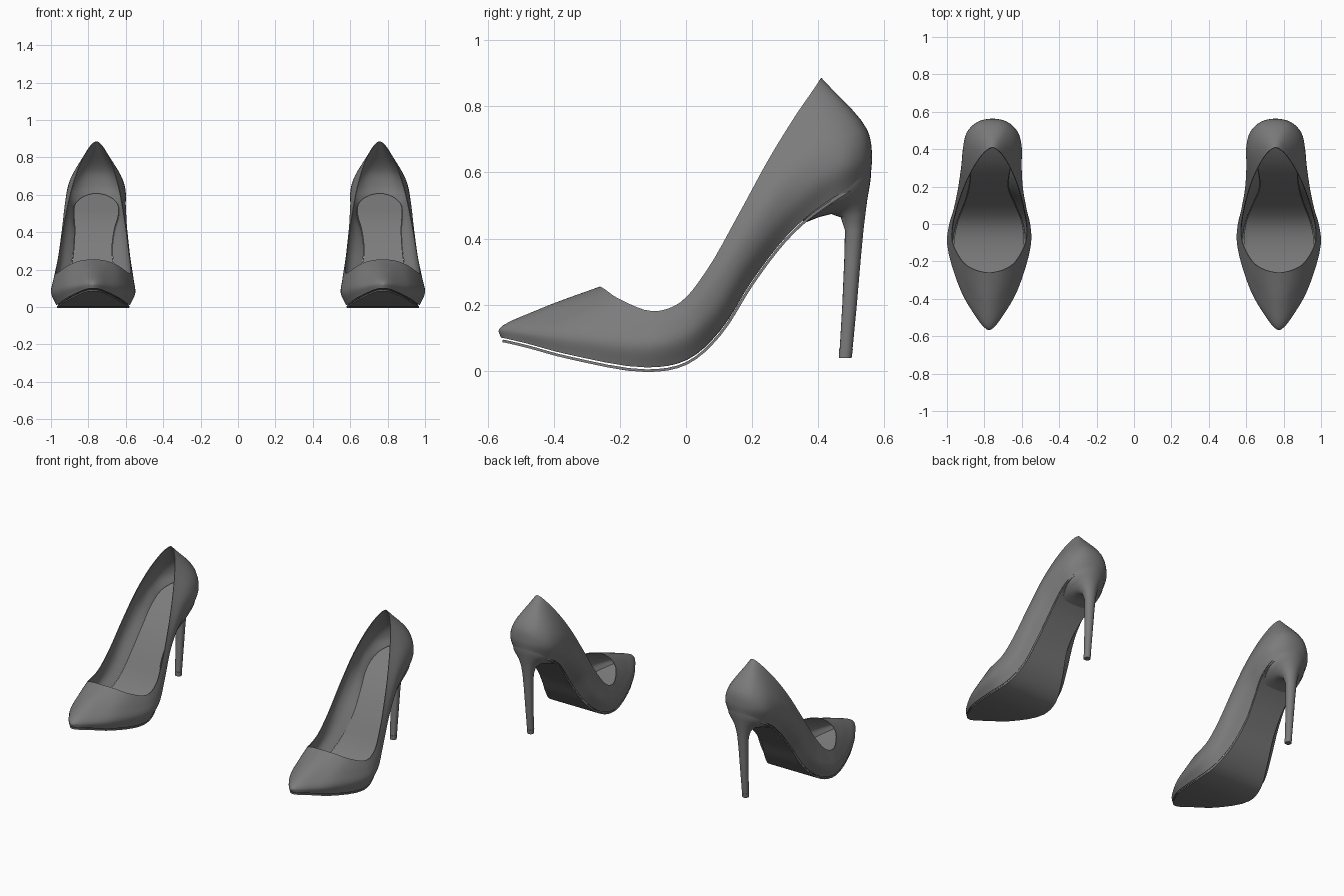
import bpy, math
from mathutils import Vector

if "Cube" in bpy.data.objects:
    bpy.data.objects.remove(bpy.data.objects["Cube"])

# Half outlines from toe to heel: (half width, y, z), one list per height on the upper
SOLE_EDGE = [(0, -.56, .10), (.026, -.548, .098), (.072, -.48, .082), (.137, -.36, .05),
             (.197, -.12, .010), (.183, 0, .032), (.148, .1, .118), (.122, .2, .272),
             (.117, .3, .402), (.125, .39, .485), (.118, .48, .545), (.068, .54, .585), (0, .56, .6)]
LOW = [(0, -.566, .125), (.027, -.55, .126), (.082, -.478, .115), (.152, -.355, .10),
       (.224, -.11, .075), (.215, 0, .10), (.187, .09, .18), (.167, .19, .34),
       (.157, .3, .485), (.157, .4, .575), (.137, .49, .625), (.08, .546, .645), (0, .563, .655)]
HIGH = [(0, -.44, .188), (.033, -.43, .185), (.08, -.385, .175), (.143, -.3, .16),
        (.213, -.105, .13), (.213, -.01, .155), (.196, .075, .24), (.177, .18, .41),
        (.162, .29, .57), (.145, .4, .67), (.118, .48, .71), (.068, .532, .73), (0, .547, .732)]
TOPLINE = [(0, -.26, .255), (.035, -.256, .253), (.083, -.242, .244), (.137, -.207, .22),
           (.196, -.1, .18), (.2, -.02, .205), (.186, .06, .3), (.159, .16, .475),
           (.125, .25, .64), (.083, .33, .77), (.042, .385, .85), (.015, .405, .88), (0, .41, .886)]

dark = bpy.data.materials.new("dark_grey")
dark.diffuse_color = (.2, .2, .2, 1)
dark.use_nodes = True
dark.node_tree.nodes["Principled BSDF"].inputs["Base Color"].default_value = dark.diffuse_color


def centre(y):
    """x of the shoe's centre line"""
    return .775 - .018 * min(1, max(0, (y + .1) / .5))


def loop(half, waist):
    """Closed 3D outline; the inner side is cut in at the arch."""
    pts = [Vector((centre(y) + w, y, z)) for w, y, z in half]
    for w, y, z in half[-2:0:-1]:
        w *= 1 - waist * math.exp(-((y - .22) / .1) ** 2)
        pts.append(Vector((centre(y) - w, y, z)))
    return pts


def spline(pts, k, closed):
    """Centripetal Catmull-Rom through the points, k samples per segment"""
    if closed:
        p = [pts[-1]] + pts + pts[:2]
    else:
        p = [2 * pts[0] - pts[1]] + pts + [2 * pts[-1] - pts[-2]]
    out = []
    for i in range(len(p) - 3):
        q = p[i:i + 4]
        t = [0]
        for a, b in zip(q, q[1:]):
            t.append(t[-1] + max((b - a).length, 1e-5) ** .5)
        for s in range(k):
            x = t[1] + (t[2] - t[1]) * s / k
            level = q
            for d in (1, 2):
                level = [level[j].lerp(level[j + 1], (x - t[j]) / (t[j + d] - t[j]))
                         for j in range(len(level) - 1)]
            out.append(level[0].lerp(level[1], (x - t[1]) / (t[2] - t[1])))
    return out if closed else out + [pts[-1].copy()]


def add_part(name, verts, faces, thickness=0):
    """Mesh object, thickened inward, mirrored to the other foot and smoothed"""
    me = bpy.data.meshes.new(name)
    me.from_pydata([tuple(v) for v in verts], [], faces)
    me.materials.append(dark)
    ob = bpy.data.objects.new(name, me)
    bpy.context.collection.objects.link(ob)
    if thickness:
        weld = ob.modifiers.new("weld", 'WELD')
        weld.merge_threshold = .0005
        solid = ob.modifiers.new("solid", 'SOLIDIFY')
        solid.thickness, solid.offset = thickness, -1
    mirror = ob.modifiers.new("mirror", 'MIRROR')
    mirror.use_mirror_merge = False
    bpy.ops.object.select_all(action='DESELECT')
    ob.select_set(True)
    bpy.context.view_layer.objects.active = ob
    bpy.ops.object.convert(target='MESH')
    bpy.ops.object.shade_smooth_by_angle(angle=math.radians(40))
    return ob


def grid_faces(cols, rows, closed):
    return [(i * rows + j, (i + 1) % cols * rows + j, (i + 1) % cols * rows + j + 1, i * rows + j + 1)
            for i in range(cols if closed else cols - 1) for j in range(rows - 1)]


# Upper: side walls and pointed vamp in one skin around the shoe
edges = [spline(loop(h, w), 4, True)
         for h, w in ((SOLE_EDGE, .22), (LOW, .1), (HIGH, .03), (TOPLINE, 0))]
columns = [spline(list(c), 5, False) for c in zip(*edges)]
add_part("upper", [v for c in columns for v in c],
         grid_faces(len(columns), len(columns[0]), True), .004)


def bed(name, scale, lift, thickness):
    """Curved plate spanning the sole edge from side to side"""
    e, verts, across = edges[0], [], 9
    half = len(e) // 2
    for i in range(half + 1):
        right, left = e[i], e[-i % len(e)]
        for j in range(across):
            p = left.lerp(right, .5 + (j / (across - 1) - .5) * scale)
            p.y *= .5 + scale / 2
            verts.append(p + Vector((0, 0, lift)))
    faces = [f[::-1] for f in grid_faces(half + 1, across, False)]
    return add_part(name, verts, faces, thickness)


bed("outsole", .98, -.006, .008)
bed("insole", .95, .008, .008)


def loft(name, rings, n=32):
    """Closed loft of ovals with a squarer front: (front y, front z, back y, back z, half width)"""
    verts = []
    for fy, fz, by, bz, w in rings:
        for i in range(n):
            a = 2 * math.pi * i / n
            t = (1 - math.cos(a)) / 2
            s = math.sin(a)
            if t < .5:
                s = math.copysign(abs(s) ** .5, s)
            verts.append((.757 + w * s, fy + (by - fy) * t, fz + (bz - fz) * t))
    faces = [(r * n + i, (r + 1) * n + i, (r + 1) * n + (i + 1) % n, r * n + (i + 1) % n)
             for r in range(len(rings) - 1) for i in range(n)]
    faces += [tuple(range(n)), tuple(range(len(verts) - 1, len(verts) - n - 1, -1))]
    return add_part(name, verts, faces)


# Stiletto heel flaring into the seat, and its tip
loft("heel", [(.350, .458, .560, .606, .120), (.360, .448, .560, .590, .116),
              (.400, .464, .556, .560, .092), (.440, .474, .549, .520, .062),
              (.468, .464, .543, .475, .043), (.481, .425, .537, .425, .033),
              (.479, .340, .529, .340, .028), (.473, .200, .517, .200, .023),
              (.465, .065, .504, .065, .019)])
loft("heel_tip", [(.463, .065, .505, .065, .020), (.463, .038, .501, .038, .019)])
